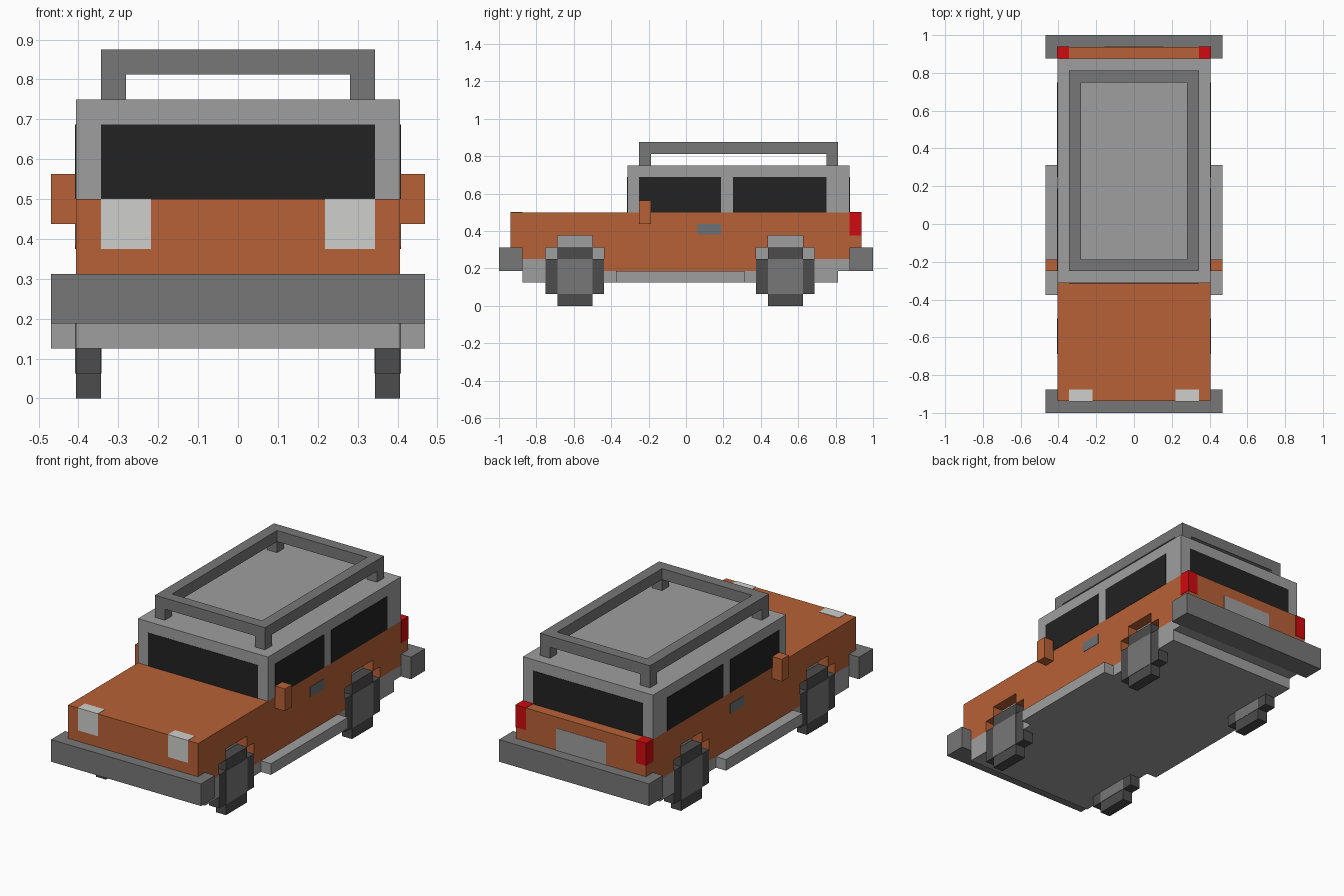
import bpy, bmesh

if "Cube" in bpy.data.objects:
    bpy.data.objects.remove(bpy.data.objects["Cube"])

U = 1 / 16  # block unit


def material(name, r, g, b):
    def lin(c):
        c /= 255
        return c / 12.92 if c <= 0.04045 else ((c + 0.055) / 1.055) ** 2.4
    m = bpy.data.materials.new(name)
    m.diffuse_color = (lin(r), lin(g), lin(b), 1)
    m.use_nodes = True
    m.node_tree.nodes["Principled BSDF"].inputs["Base Color"].default_value = m.diffuse_color
    return m


ORANGE = material("orange_paint", 184, 97, 54)
LIGHT = material("light_grey", 159, 159, 159)
DARK = material("dark_grey", 119, 119, 119)
GLASS = material("black_glass", 34, 34, 34)
TYRE = material("tyre_rubber", 76, 76, 76)
LAMP = material("pale_lamp", 207, 207, 205)
RED = material("red_lamp", 208, 10, 14)
HANDLE = material("handle_steel", 106, 113, 117)


def finish(name, bm, mat):
    bmesh.ops.recalc_face_normals(bm, faces=bm.faces)
    me = bpy.data.meshes.new(name)
    bm.to_mesh(me)
    bm.free()
    me.materials.append(mat)
    ob = bpy.data.objects.new(name, me)
    bpy.context.collection.objects.link(ob)
    return ob


def box(name, x, y, z, mat):
    """Box from (min, max) pairs in block units."""
    bm = bmesh.new()
    bmesh.ops.create_cube(bm, size=1)
    for v in bm.verts:
        v.co = [U * (r[0] if c < 0 else r[1]) for c, r in zip(v.co, (x, y, z))]
    return finish(name, bm, mat)


def pair(name, x, y, z, mat):
    """Same box on the right and mirrored on the left."""
    box(name + "_right", x, y, z, mat)
    box(name + "_left", (-x[1], -x[0]), y, z, mat)


def extrude(name, outline, x, mat, hole=None):
    """Extrude a (y, z) outline along x."""
    bm = bmesh.new()
    f = bm.faces.new([bm.verts.new((x[0] * U, y * U, z * U)) for y, z in outline])
    r = bmesh.ops.extrude_face_region(bm, geom=[f])
    vs = [g for g in r["geom"] if isinstance(g, bmesh.types.BMVert)]
    bmesh.ops.translate(bm, verts=vs, vec=((x[1] - x[0]) * U, 0, 0))
    return finish(name, bm, mat)


W, I, O = 6.5, 5.5, 7.5   # body half width, inner half width, overhang half width
E = 0.03                  # thickness of painted plates
AXLES = {"front": -9.5, "rear": 8.5}


# Body core and side panels with stepped wheel arches
box("body_core", (-I, I), (-15, 15), (4, 8), ORANGE)


def arch(c):
    return [(c - 2.5, 5), (c - 1.5, 5), (c - 1.5, 6), (c + 1.5, 6), (c + 1.5, 5), (c + 2.5, 5)]


panel = [(-15, 8), (-15, 4), (-12, 4)] + arch(-9.5) + [(-7, 3), (6, 3)] \
    + arch(8.5) + [(11, 4), (15, 4), (15, 8)]
extrude("side_panel_right", panel, (I, W), ORANGE)
extrude("side_panel_left", panel, (-W, -I), ORANGE)

# Chassis floor, also backing the wheel arches
box("chassis_core", (-I - 0.02, I + 0.02), (-14, 13), (2, 6.1), LIGHT)
box("chassis_tail", (-W, W), (13, 14), (3, 4), LIGHT)
pair("chassis_front_edge", (I, W), (-14, -12), (2, 4), LIGHT)
pair("chassis_middle_edge", (I, W), (-7, 6), (2, 3), LIGHT)
pair("chassis_rear_edge", (I, W), (11, 13), (2, 4), LIGHT)
pair("side_step", (W, O), (-6, 5), (2, 3), LIGHT)

# Bumpers
box("front_bumper", (-O, O), (-16, -14), (3, 5), DARK)
box("rear_bumper", (-O, O), (14, 16), (3, 5), DARK)

# Wheels: stepped tyre with square hub through it
for place, c in AXLES.items():
    tyre = [(c - 1.5, 0), (c + 1.5, 0), (c + 1.5, 1), (c + 2.5, 1), (c + 2.5, 4), (c + 1.5, 4),
            (c + 1.5, 5), (c - 1.5, 5), (c - 1.5, 4), (c - 2.5, 4), (c - 2.5, 1), (c - 1.5, 1)]
    extrude(place + "_tyre_right", tyre, (I, W), TYRE)
    extrude(place + "_tyre_left", tyre, (-W, -I), TYRE)
    pair(place + "_hub", (I - E, W + E), (c - 1.5, c + 1.5), (1, 4), DARK)

# Cabin and windows
box("cabin", (-W, W), (-5, 14), (8, 12), LIGHT)
box("windscreen", (-I, I), (-5 - E, -5), (8, 11), GLASS)
box("rear_window", (-I, I), (14, 14 + E), (8, 11), GLASS)
pair("front_side_window", (W, W + E), (-4, 3), (8, 11), GLASS)
pair("rear_side_window", (W, W + E), (4, 12), (8, 11), GLASS)

# Roof rack: frame and corner posts
pair("rack_side_rail", (4.5, 5.5), (-4, 13), (13, 14), DARK)
for place, y in (("front", (-4, -3)), ("rear", (12, 13))):
    box("rack_" + place + "_rail", (-4.5, 4.5), y, (13, 14), DARK)
    pair("rack_" + place + "_post", (4.5, 5.5), y, (12, 13), DARK)

# Mirrors, handles, lamps and rear plate
pair("wing_mirror", (W, O), (-4, -3), (7, 9), ORANGE)
pair("door_handle", (W, W + E), (1, 3), (6.1, 7), HANDLE)
pair("headlight", (3.5, 5.5), (-15 - E, -14), (6, 8 + E), LAMP)
pair("tail_light", (I, W + E), (14, 15 + E), (6, 8 + E), RED)
box("rear_plate", (-2.5, 2.5), (15, 15 + E), (5, 7), LIGHT)
